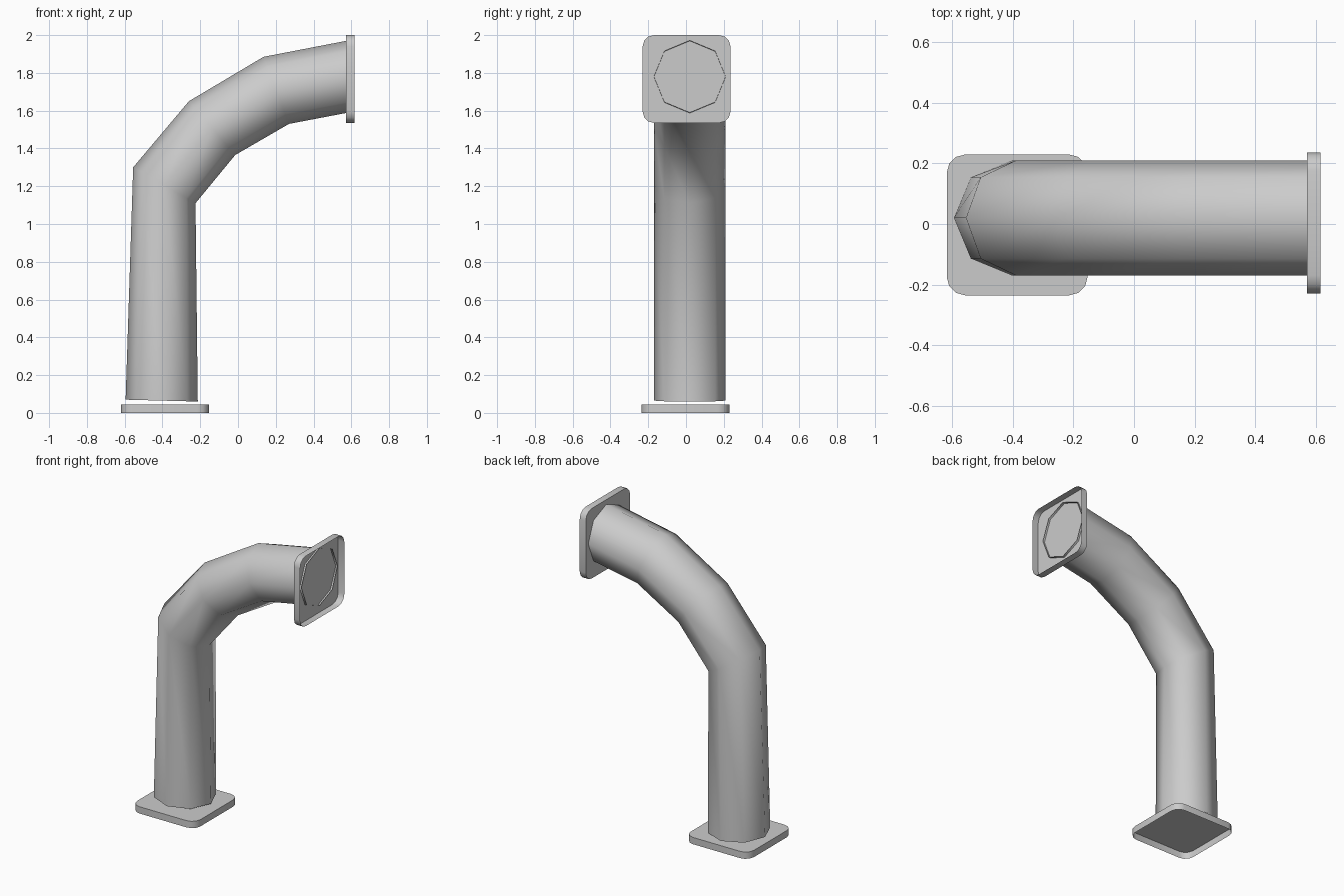
import bpy, bmesh, math
from mathutils import Matrix, Vector

if "Cube" in bpy.data.objects:
    bpy.data.objects.remove(bpy.data.objects["Cube"])


def finish(bm, name, angle):
    bmesh.ops.recalc_face_normals(bm, faces=bm.faces)
    mesh = bpy.data.meshes.new(name)
    bm.to_mesh(mesh)
    bm.free()
    obj = bpy.data.objects.new(name, mesh)
    bpy.context.collection.objects.link(obj)
    bpy.ops.object.select_all(action='DESELECT')
    bpy.context.view_layer.objects.active = obj
    obj.select_set(True)
    bpy.ops.object.shade_smooth_by_angle(angle=math.radians(angle))
    return obj


def bridge(bm, a, b):
    n = len(a)
    for i in range(n):
        bm.faces.new((a[i], a[(i + 1) % n], b[(i + 1) % n], b[i]))


def plate(name, matrix, half=0.2325, depth=0.045, r=0.06, seg=3):
    """Rounded square cover: face at local z = depth, open at z = 0."""
    bm = bmesh.new()
    outline = []
    for k in range(4):
        mid = math.radians(45 + 90 * k)
        cx = math.copysign(half - r, math.cos(mid))
        cy = math.copysign(half - r, math.sin(mid))
        for s in range(seg + 1):
            a = math.radians(90 * k + 90 * s / seg)
            outline.append((cx + r * math.cos(a), cy + r * math.sin(a)))
    rim = [bm.verts.new((x, y, 0)) for x, y in outline]
    face = [bm.verts.new((x, y, depth)) for x, y in outline]
    bridge(bm, rim, face)
    bm.faces.new(face)
    bm.transform(matrix)
    obj = finish(bm, name, 40)
    # open shell: make sure the cover face points along +local z
    axis = matrix.to_3x3() @ Vector((0, 0, 1))
    cover = max(obj.data.polygons, key=lambda p: len(p.vertices))
    if cover.normal.dot(axis) < 0:
        obj.data.flip_normals()


# Bent pipe: each mitred ring is given by its outer and inner (x, z) points
rings = [((-0.595, 0.07), (-0.213, 0.06)),
         ((-0.555, 1.30), (-0.225, 1.11)),
         ((-0.26, 1.65), (-0.015, 1.365)),
         ((0.135, 1.885), (0.27, 1.53)),
         ((0.585, 1.972), (0.585, 1.59))]
SIDES, RADIUS, PIPE_Y = 8, 0.19, 0.02
bm = bmesh.new()
previous = None
for outer, inner in rings:
    o = Vector((outer[0], PIPE_Y, outer[1]))
    i = Vector((inner[0], PIPE_Y, inner[1]))
    centre, half = (o + i) / 2, (o - i) / 2
    ring = []
    for k in range(SIDES):
        a = 2 * math.pi * k / SIDES
        ring.append(bm.verts.new(centre + half * math.cos(a)
                                 + Vector((0, RADIUS * math.sin(a), 0))))
    if previous:
        bridge(bm, previous, ring)
    previous = ring
finish(bm, "bent_pipe", 60)

# Floor plate, open underneath
plate("base_flange", Matrix.Translation((-0.386, -0.003, 0)))

# Wall plate, open towards +x
plate("end_flange", Matrix.Translation((0.617, 0.003, 1.7675))
      @ Matrix.Rotation(-math.pi / 2, 4, 'Y'))
